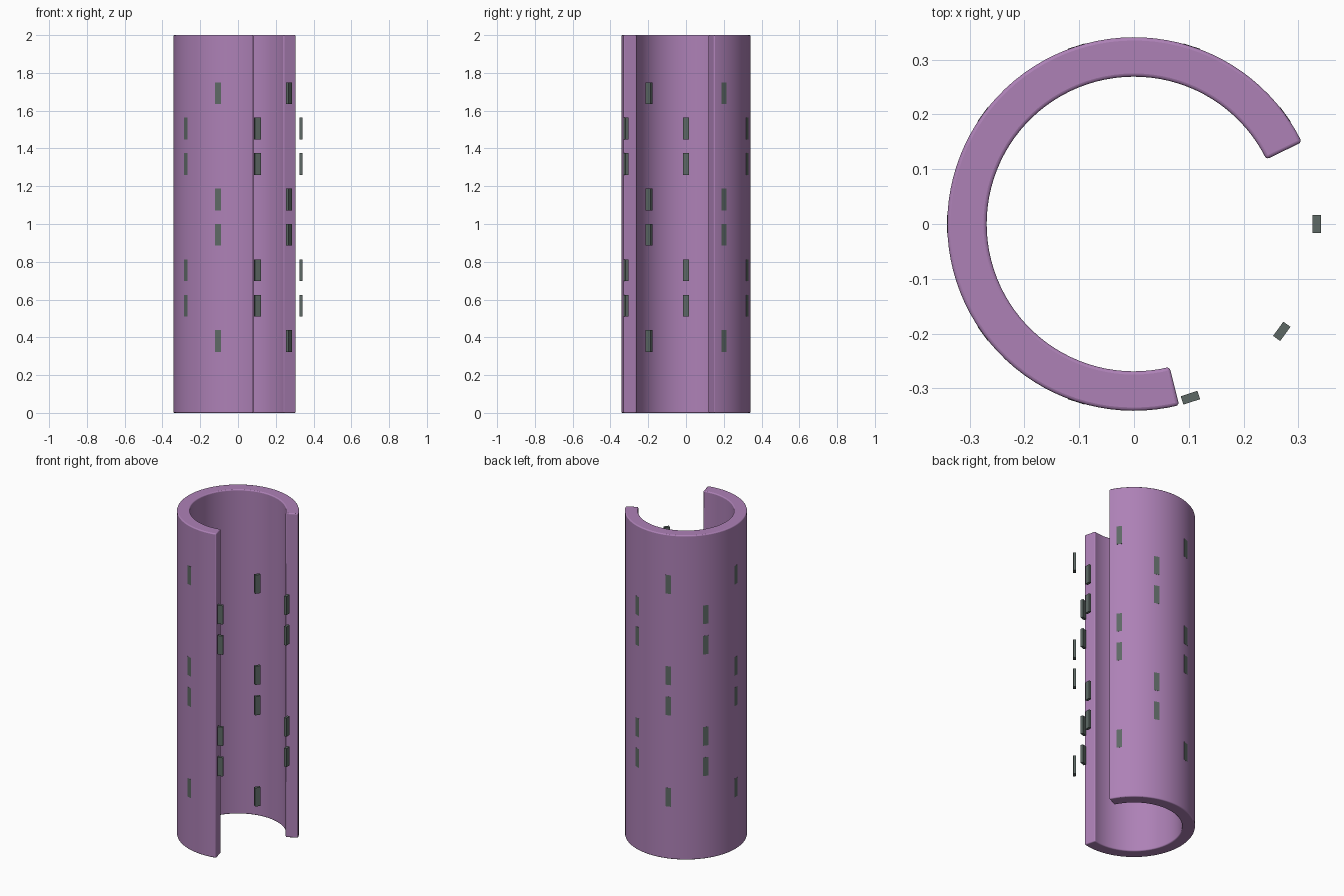
import bpy, bmesh, math
from mathutils import Matrix

if "Cube" in bpy.data.objects:
    bpy.data.objects.remove(bpy.data.objects["Cube"])

OUTER, INNER, HEIGHT = 0.341, 0.269, 2.0
START, END, STEPS = math.radians(26), math.radians(284), 72


def material(name, rgb):
    m = bpy.data.materials.new(name)
    m.diffuse_color = (*rgb, 1)
    m.use_nodes = True
    m.node_tree.nodes["Principled BSDF"].inputs["Base Color"].default_value = m.diffuse_color
    return m


def make_object(name, bm, mat):
    bmesh.ops.recalc_face_normals(bm, faces=bm.faces)
    me = bpy.data.meshes.new(name)
    bm.to_mesh(me)
    bm.free()
    me.materials.append(mat)
    ob = bpy.data.objects.new(name, me)
    bpy.context.collection.objects.link(ob)
    return ob


purple = material("purple_wall", (0.42, 0.22, 0.47))
grey = material("window_grey", (0.11, 0.14, 0.13))

# Open C-shaped tower wall, extruded from its plan outline
bm = bmesh.new()
rings = []
for i in range(STEPS + 1):
    a = START + (END - START) * i / STEPS
    c, s = math.cos(a), math.sin(a)
    rings.append([bm.verts.new((r * c, r * s, z)) for r, z in
                  ((INNER, 0), (OUTER, 0), (OUTER, HEIGHT), (INNER, HEIGHT))])
for p, q in zip(rings, rings[1:]):
    for k in range(4):
        n = (k + 1) % 4
        bm.faces.new((p[k], q[k], q[n], p[n]))
bm.faces.new(rings[0])
bm.faces.new(rings[-1])
wall = make_object("tower_wall", bm, purple)

# Softened edges
bev = wall.modifiers.new("soft_edges", "BEVEL")
bev.width, bev.segments = 0.006, 3
bev.limit_method, bev.angle_limit = "ANGLE", math.radians(40)
bpy.context.view_layer.objects.active = wall
wall.select_set(True)
bpy.ops.object.shade_smooth_by_angle(angle=math.radians(40))
wall.select_set(False)

# Window slabs: ten columns around the full circle, staggered in pairs of floors
bm = bmesh.new()
for col in range(10):
    turn = Matrix.Rotation(math.radians(36 * col), 4, "Z")
    for floor in range(8):
        if ((floor + 1) // 2 + col) % 2 == 0:
            continue_window = False
        else:
            continue_window = True
        if not continue_window:
            continue
        z = 0.38 + 0.1875 * floor
        place = turn @ Matrix.Translation((0.3335, 0, z))
        bmesh.ops.create_cube(bm, size=1,
                              matrix=place @ Matrix.Diagonal((0.016, 0.032, 0.115, 1)))
make_object("windows", bm, grey)
